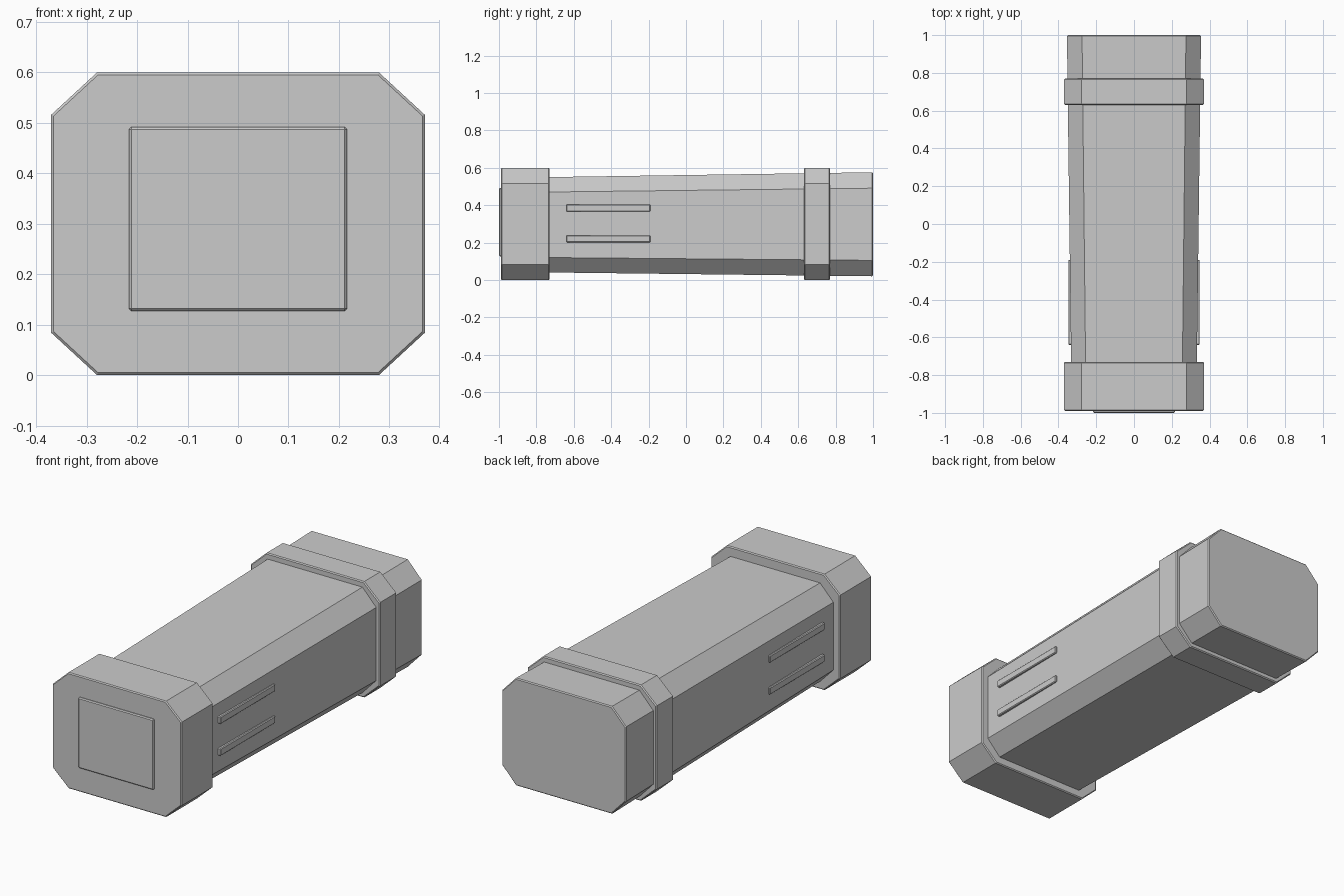
import bpy, bmesh

if "Cube" in bpy.data.objects:
    bpy.data.objects.remove(bpy.data.objects["Cube"])


def octagon(hx, z0, z1, cx, cz, y):
    """Chamfered rectangle in the XZ plane; cx, cz are the corner cuts."""
    return [(hx - cx, y, z0), (hx, y, z0 + cz), (hx, y, z1 - cz), (hx - cx, y, z1),
            (-hx + cx, y, z1), (-hx, y, z1 - cz), (-hx, y, z0 + cz), (-hx + cx, y, z0)]


def finish(name, bm, bevel):
    bmesh.ops.recalc_face_normals(bm, faces=bm.faces)
    mesh = bpy.data.meshes.new(name)
    bm.to_mesh(mesh)
    bm.free()
    obj = bpy.data.objects.new(name, mesh)
    bpy.context.collection.objects.link(obj)
    if bevel:
        mod = obj.modifiers.new("edge_bevel", 'BEVEL')
        mod.width = bevel
        mod.segments = 1
        mod.limit_method = 'ANGLE'
        mod.angle_limit = 1.0  # only the rims, not the 45 degree corners
    return obj


def loft(name, ring_a, ring_b, bevel=0.005):
    bm = bmesh.new()
    a = [bm.verts.new(p) for p in ring_a]
    b = [bm.verts.new(p) for p in ring_b]
    n = len(a)
    for i in range(n):
        bm.faces.new((a[i], a[(i + 1) % n], b[(i + 1) % n], b[i]))
    bm.faces.new(a)
    bm.faces.new(b)
    return finish(name, bm, bevel)


def box(name, x, y, z, bevel):
    bm = bmesh.ops.create_cube
    mesh = bmesh.new()
    bm(mesh, size=1)
    for v in mesh.verts:
        v.co = [lo + (c + 0.5) * (hi - lo) for c, (lo, hi) in zip(v.co, (x, y, z))]
    return finish(name, mesh, bevel)


# Tapered main body
loft("body",
     octagon(0.33, 0.043, 0.547, 0.076, 0.079, -0.95),
     octagon(0.355, 0.02, 0.576, 0.08, 0.085, 1.0))

# Collars around both ends
for name, y0, y1 in (("front_collar", -0.99, -0.73), ("rear_collar", 0.63, 0.77)):
    loft(name, octagon(0.37, 0.0, 0.6, 0.091, 0.084, y0),
         octagon(0.37, 0.0, 0.6, 0.091, 0.084, y1))

# Raised square plate on the front face
box("front_plate", (-0.216, 0.216), (-1.0, -0.95), (0.127, 0.492), 0.005)

# Two grip ribs on each side
for side, s in (("right", 1), ("left", -1)):
    for level, z in (("lower", 0.22), ("upper", 0.385)):
        box(f"{side}_{level}_rib", sorted((s * 0.31, s * 0.348)),
            (-0.64, -0.19), (z - 0.019, z + 0.019), 0.004)
